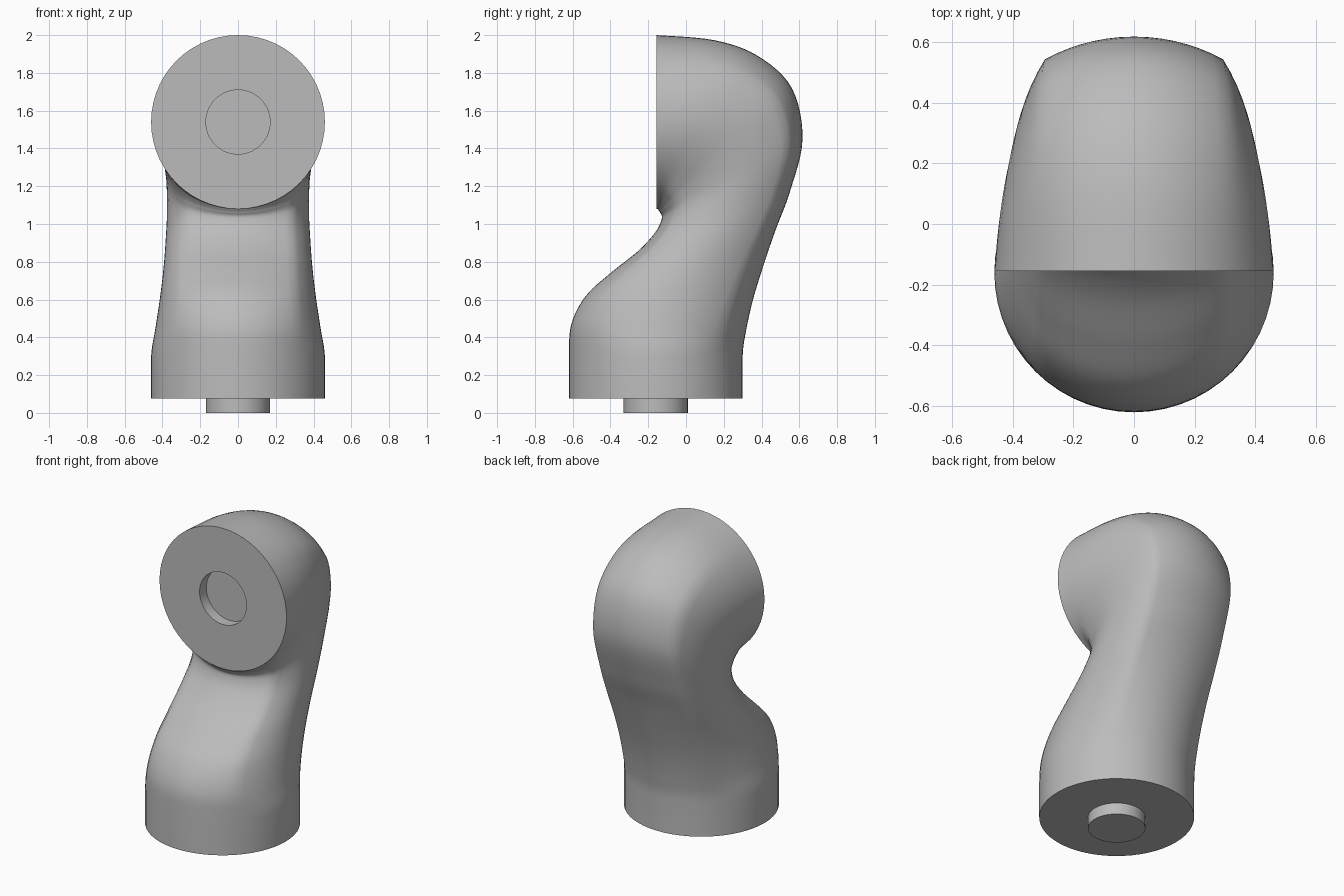
import bpy
import bmesh
import math
from mathutils import Vector

if "Cube" in bpy.data.objects:
    bpy.data.objects.remove(bpy.data.objects["Cube"])

grey = bpy.data.materials.new("plain grey")
grey.use_nodes = True
COLOUR = (0.5, 0.5, 0.5, 1)
grey.diffuse_color = COLOUR
grey.node_tree.nodes["Principled BSDF"].inputs["Base Color"].default_value = COLOUR

ARC = 14      # points per side of a section
STEPS = 6     # rings between key sections
PEG_R = 0.17

# Key sections: front y, front z, back y, back z, half width, squareness
KEYS = [
    (-0.62, 0.075, 0.30, 0.075, 0.46, 0),
    (-0.62, 0.30, 0.30, 0.30, 0.46, 0),
    (-0.607, 0.47, 0.317, 0.43, 0.437, 0.3),
    (-0.53, 0.62, 0.355, 0.60, 0.413, 0.6),
    (-0.40, 0.74, 0.41, 0.78, 0.395, 0.8),
    (-0.25, 0.86, 0.475, 0.97, 0.383, 1),
    (-0.16, 0.96, 0.55, 1.17, 0.376, 1),
    (-0.128, 1.03, 0.617, 1.45, 0.38, 1),
    (-0.137, 1.06, 0.56, 1.72, 0.40, 0.8),
    (-0.145, 1.073, 0.38, 1.89, 0.425, 0.5),
    (-0.15, 1.08, 0.15, 1.973, 0.445, 0.2),
    (-0.155, 1.08, -0.155, 2.0, 0.46, 0),
]


def spline(a, b, c, d, t):
    """Catmull-Rom value between b and c."""
    return b + 0.5 * t * (c - a + t * (2 * a - 5 * b + 4 * c - d + t * (3 * (b - c) + d - a)))


def arc(half_chord, top, corner):
    """Circular arc over a chord, as (along, height) pairs without the last point."""
    sag = top - corner
    radius = (half_chord ** 2 + sag ** 2) / (2 * sag)
    half = math.asin(half_chord / radius)
    angles = [half * (2 * i / ARC - 1) for i in range(ARC)]
    return [(radius * math.sin(a), top - radius + radius * math.cos(a)) for a in angles]


def section(fy, fz, by, bz, width, square):
    """Four arcs meeting at corners; a true circle when square is zero."""
    front, back = Vector((0, fy, fz)), Vector((0, by, bz))
    centre, axis = (front + back) / 2, (back - front) / 2
    depth = axis.length
    axis.normalize()
    round_corner = math.sqrt(0.5)
    cx = width * (round_corner + (0.77 - round_corner) * square)
    cv = depth * (round_corner + (0.80 - round_corner) * square)
    ends, sides = arc(cx, depth, cv), arc(cv, width, cx)
    flat = [(s, h) for s, h in ends] + [(h, -s) for s, h in sides]
    flat += [(-s, -h) for s, h in ends] + [(-h, s) for s, h in sides]
    return [centre + Vector((u, 0, 0)) + axis * v for u, v in flat]


def finish(bm, name):
    bmesh.ops.recalc_face_normals(bm, faces=bm.faces)
    mesh = bpy.data.meshes.new(name)
    bm.to_mesh(mesh)
    bm.free()
    mesh.materials.append(grey)
    obj = bpy.data.objects.new(name, mesh)
    bpy.context.collection.objects.link(obj)
    bpy.ops.object.select_all(action="DESELECT")
    obj.select_set(True)
    bpy.context.view_layer.objects.active = obj
    bpy.ops.object.shade_smooth_by_angle(angle=math.radians(40))
    return obj


# Curved body: straight collar, swept neck, flat face with a round socket
rings = [section(*KEYS[0])]
last = len(KEYS) - 1
for k in range(1, last):
    quad = (KEYS[k - 1], KEYS[k], KEYS[k + 1], KEYS[min(k + 2, last)])
    for i in range(STEPS):
        rings.append(section(*[spline(*vals, i / STEPS) for vals in zip(*quad)]))
rings.append(section(*KEYS[last]))
for y in (-0.155, -0.085):
    rings.append(section(y, 1.54 - PEG_R, y, 1.54 + PEG_R, PEG_R, 0))

bm = bmesh.new()
loops = [[bm.verts.new(p) for p in ring] for ring in rings]
for low, high in zip(loops, loops[1:]):
    for i in range(len(low)):
        j = (i + 1) % len(low)
        bm.faces.new((low[i], low[j], high[j], high[i]))
bm.faces.new(loops[0])
bm.faces.new(loops[-1])
finish(bm, "curved_body")

# Round peg under the collar
bm = bmesh.new()
bmesh.ops.create_cone(bm, cap_ends=True, segments=64, radius1=PEG_R, radius2=PEG_R, depth=0.08)
bmesh.ops.translate(bm, verts=bm.verts, vec=(0, -0.16, 0.04))
finish(bm, "base_peg")
